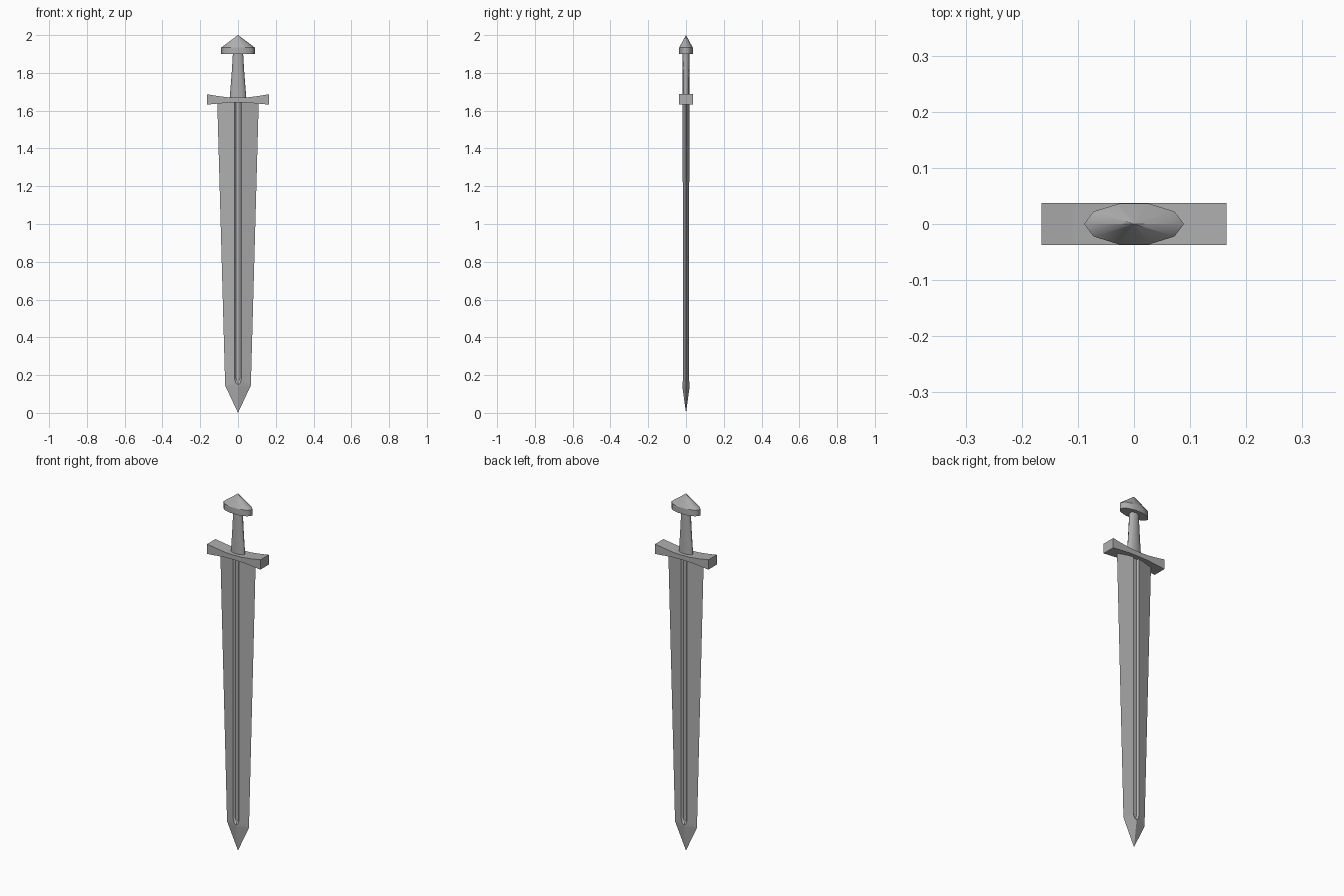
import bpy, bmesh
from math import cos, sin, tau

if "Cube" in bpy.data.objects:
    bpy.data.objects.remove(bpy.data.objects["Cube"])

steel = bpy.data.materials.new("grey steel")
steel.use_nodes = True
grey = (0.42, 0.42, 0.42, 1)
steel.diffuse_color = grey
steel.node_tree.nodes["Principled BSDF"].inputs["Base Color"].default_value = grey


def finish(name, bm):
    mesh = bpy.data.meshes.new(name)
    bm.to_mesh(mesh)
    bm.free()
    mesh.materials.append(steel)
    obj = bpy.data.objects.new(name, mesh)
    bpy.context.collection.objects.link(obj)
    return obj


def loft(name, stations, sides, sharp_rings):
    """Elliptical rings (z, x radius, y radius) joined from bottom to top."""
    bm = bmesh.new()
    rings = [[bm.verts.new((rx * cos(tau * i / sides), ry * sin(tau * i / sides), z))
              for i in range(sides)] for z, rx, ry in stations]
    for low, high in zip(rings, rings[1:]):
        for i in range(sides):
            j = (i + 1) % sides
            bm.faces.new((low[i], low[j], high[j], high[i])).smooth = True
    caps = [bm.faces.new(rings[0][::-1]), bm.faces.new(rings[-1])]
    for cap in caps:
        for e in cap.edges:
            e.smooth = False
    if sharp_rings:
        for e in bm.edges:
            if abs(e.verts[0].co.z - e.verts[1].co.z) < 1e-5:
                e.smooth = False
    bmesh.ops.remove_doubles(bm, verts=bm.verts, dist=0.0002)
    return finish(name, bm)


# Pommel: ten-sided oval cap rising to a point
loft("pommel", [(1.90, 0.089, 0.038), (1.934, 0.089, 0.038), (2.0, 0.0005, 0.0003)], 10, True)

# Grip: oval, flaring towards the guard
loft("grip", [(1.655, 0.045, 0.018), (1.74, 0.038, 0.018),
              (1.82, 0.032, 0.018), (1.905, 0.027, 0.018)], 12, False)

# Guard: bar that thickens towards its ends
bm = bmesh.new()
half = [(0.0, 1.669, 1.643), (0.055, 1.671, 1.642), (0.11, 1.678, 1.637), (0.165, 1.687, 1.632)]
bars = [(-x, t, b) for x, t, b in half[:0:-1]] + half
outline = [(x, t) for x, t, b in bars] + [(x, b) for x, t, b in reversed(bars)]
face = bm.faces.new([bm.verts.new((x, -0.037, z)) for x, z in outline])
new = bmesh.ops.extrude_face_region(bm, geom=[face])["geom"]
bmesh.ops.translate(bm, verts=[v for v in new if isinstance(v, bmesh.types.BMVert)], vec=(0, 0.074, 0))
bmesh.ops.recalc_face_normals(bm, faces=bm.faces)
finish("guard", bm)

# Blade: one quarter with half a fuller, mirrored to both sides and both edges
bm = bmesh.new()
edge_top, edge_low, ridge, tip = [bm.verts.new(p) for p in (
    (0.11, 0, 1.657), (0.068, 0, 0.145), (0, -0.0195, 0.14), (0, 0, 0))]
rim = [bm.verts.new(p) for p in (
    (0.018, -0.0175, 1.657), (0.018, -0.0165, 0.178), (0.012, -0.0177, 0.158), (0, -0.0192, 0.149))]
floor = [bm.verts.new(p) for p in (
    (0.010, -0.009, 1.657), (0.010, -0.009, 0.184), (0.006, -0.009, 0.172), (0, -0.009, 0.166))]
floor_top = bm.verts.new((0, -0.009, 1.657))
bm.faces.new((edge_top, rim[0], rim[1], edge_low))
bm.faces.new((edge_low, rim[1], rim[2]))
bm.faces.new((edge_low, rim[2], rim[3], ridge))
bm.faces.new((edge_low, ridge, tip))
for i in range(3):
    bm.faces.new((rim[i], rim[i + 1], floor[i + 1], floor[i]))
bm.faces.new(floor + [floor_top])
bm.normal_update()
for f in bm.faces:
    if f.normal.y > 0:
        f.normal_flip()
blade = finish("blade", bm)
mirror = blade.modifiers.new("mirror", 'MIRROR')
mirror.use_axis = (True, True, False)
mirror.merge_threshold = 0.0005
